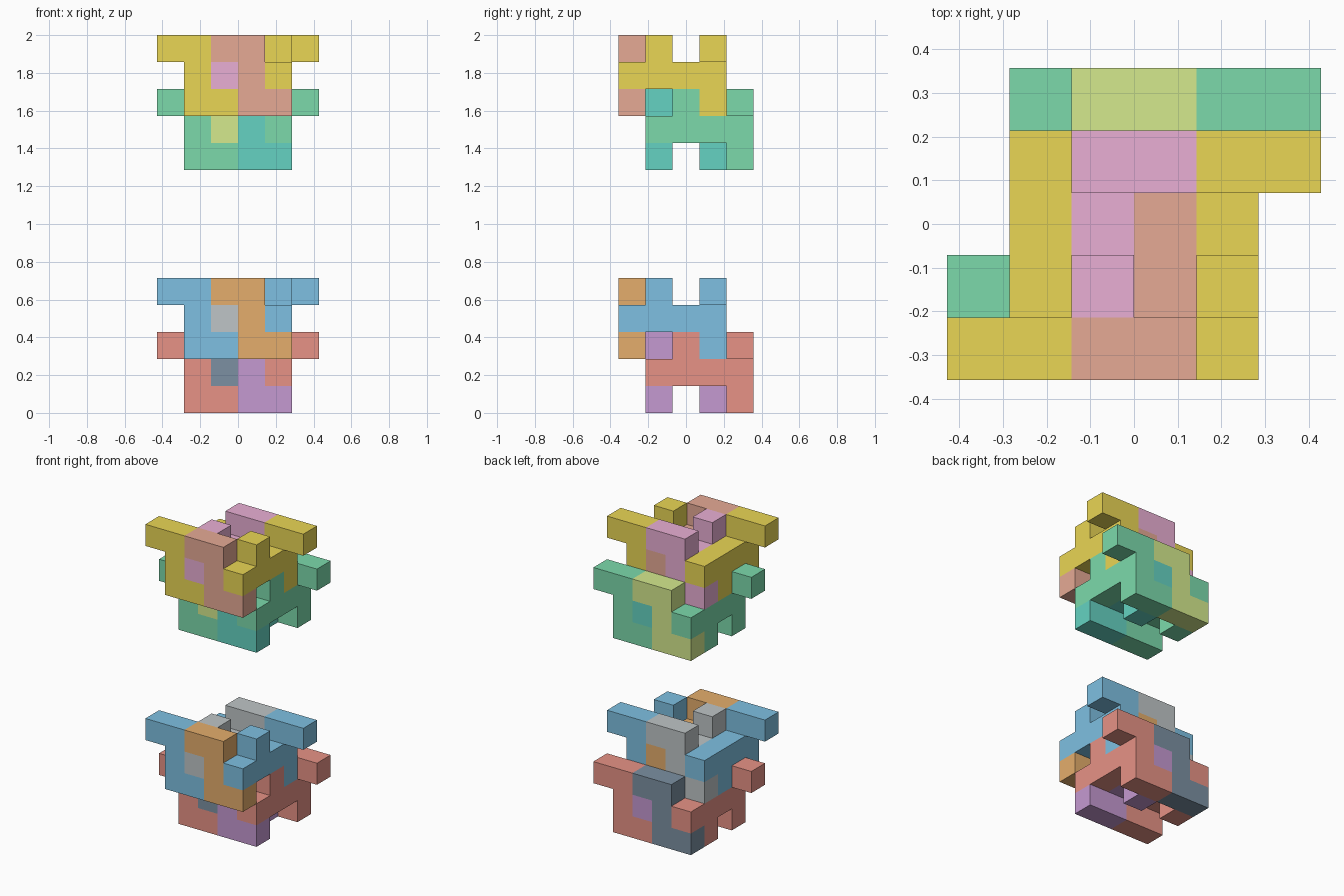
import bpy, bmesh
from mathutils import Vector

if "Cube" in bpy.data.objects:
    bpy.data.objects.remove(bpy.data.objects["Cube"])

U = 1 / 7  # edge of one cube

# Rod cells about the rod's own axis: Z-shaped head, straight bar, one locking bump
ROD = [(-1, 0, 1), (0, 0, 1), (0, 0, 0), (0, 0, -1), (1, 0, -1),
       (0, 1, 0), (0, 2, 0), (0, 3, 0), (0, 2, -1)]
FLIPPED = [(x, 3 - y, -z) for x, y, z in ROD]  # turned half a turn about x


def material(name, rgb):
    mat = bpy.data.materials.new(name)
    mat.diffuse_color = (*rgb, 1)
    mat.use_nodes = True
    mat.node_tree.nodes["Principled BSDF"].inputs["Base Color"].default_value = mat.diffuse_color
    return mat


def rod(name, cells, offset, mat):
    """Closed skin around a set of unit cubes, with coplanar faces merged."""
    bm = bmesh.new()
    filled = set(cells)
    for cell in cells:
        c = Vector(cell)
        for axis in range(3):
            for sign in (-1, 1):
                n = Vector((0, 0, 0))
                n[axis] = sign
                if tuple(int(v) for v in c + n) in filled:
                    continue
                a = Vector((0, 0, 0))
                a[(axis + 1) % 3] = 1
                b = n.cross(a)
                mid = c + n / 2
                corners = [mid + (a * i + b * j) / 2
                           for i, j in ((-1, -1), (1, -1), (1, 1), (-1, 1))]
                bm.faces.new([bm.verts.new((p + Vector(offset)) * U) for p in corners])
    bmesh.ops.remove_doubles(bm, verts=bm.verts, dist=1e-4)
    bmesh.ops.dissolve_limit(bm, angle_limit=0.01, verts=bm.verts, edges=bm.edges)
    bmesh.ops.recalc_face_normals(bm, faces=bm.faces)
    mesh = bpy.data.meshes.new(name)
    bm.to_mesh(mesh)
    bm.free()
    mesh.materials.append(mat)
    bpy.context.collection.objects.link(bpy.data.objects.new(name, mesh))


def layer(name, y, z, side, left, right):
    """Four interlocked rods: two outer ones share a colour."""
    rod(name + "_outer_left_rod", ROD, (-1.5, y, z), side)
    rod(name + "_inner_right_rod", ROD, (0.5, y, z), left)
    rod(name + "_inner_left_rod", FLIPPED, (-0.5, y, z), right)
    rod(name + "_outer_right_rod", FLIPPED, (1.5, y, z), side)


red = material("red", (0.80, 0.29, 0.24))
purple = material("purple", (0.56, 0.32, 0.64))
navy = material("navy", (0.20, 0.28, 0.36))
blue = material("blue", (0.21, 0.53, 0.76))
orange = material("orange", (0.78, 0.42, 0.15))
grey = material("grey", (0.52, 0.56, 0.57))
green = material("green", (0.20, 0.70, 0.41))
teal = material("teal", (0.13, 0.65, 0.54))
lime = material("lime", (0.66, 0.82, 0.27))
yellow = material("yellow", (0.82, 0.67, 0.09))
salmon = material("salmon", (0.79, 0.40, 0.30))
pink = material("pink", (0.82, 0.43, 0.66))

# Two identical blocks, each made of two meshing layers
layer("bottom_block_lower", -1, 1.5, red, purple, navy)
layer("bottom_block_upper", -2, 3.5, blue, orange, grey)
layer("top_block_lower", -1, 10.5, green, teal, lime)
layer("top_block_upper", -2, 12.5, yellow, salmon, pink)
